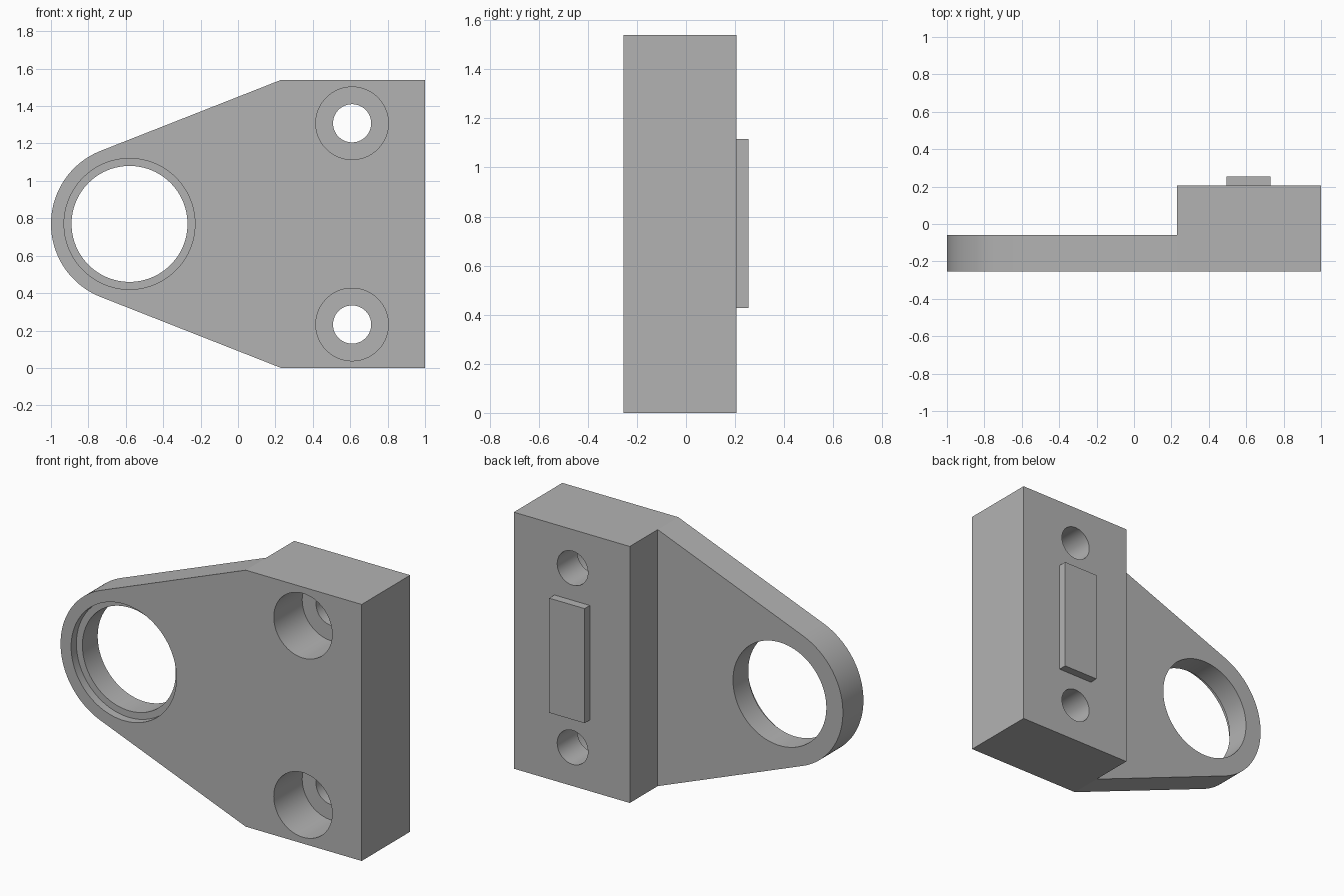
import bpy, bmesh, math
from mathutils import Matrix, Vector

if "Cube" in bpy.data.objects:
    bpy.data.objects.remove(bpy.data.objects["Cube"], do_unlink=True)

FRONT, PLATE_BACK, BACK, PAD_BACK = -0.255, -0.06, 0.205, 0.255
HEIGHT, STEP_X = 1.54, 0.23
BORE = Vector((-0.58, HEIGHT / 2))
LUG_RADIUS = 0.42

grey = bpy.data.materials.new("plain grey")
grey.use_nodes = True
colour = (0.45, 0.45, 0.45, 1)
grey.diffuse_color = colour
grey.node_tree.nodes["Principled BSDF"].inputs["Base Color"].default_value = colour


def finish(name, bm):
    bmesh.ops.recalc_face_normals(bm, faces=bm.faces)
    mesh = bpy.data.meshes.new(name)
    bm.to_mesh(mesh)
    bm.free()
    mesh.materials.append(grey)
    obj = bpy.data.objects.new(name, mesh)
    bpy.context.collection.objects.link(obj)
    return obj


def extrude_profile(name, points, y0, y1):
    """Extrude an x-z outline from y0 to y1."""
    bm = bmesh.new()
    face = bm.faces.new([bm.verts.new((x, y0, z)) for x, z in points])
    grown = bmesh.ops.extrude_face_region(bm, geom=[face])["geom"]
    verts = [v for v in grown if isinstance(v, bmesh.types.BMVert)]
    bmesh.ops.translate(bm, verts=verts, vec=(0, y1 - y0, 0))
    return finish(name, bm)


def box(name, x0, x1, y0, y1, z0, z1):
    return extrude_profile(name, [(x0, z0), (x1, z0), (x1, z1), (x0, z1)], y0, y1)


def cut(obj, cutter):
    """Subtract the cutter and remove it."""
    cutter.hide_render = True
    mod = obj.modifiers.new("cut", "BOOLEAN")
    mod.operation, mod.solver, mod.object = "DIFFERENCE", "EXACT", cutter
    bpy.context.view_layer.objects.active = obj
    bpy.ops.object.modifier_apply(modifier=mod.name)
    bpy.data.objects.remove(cutter, do_unlink=True)


def drill(obj, x, z, radius, y0, y1):
    bm = bmesh.new()
    place = Matrix.Translation((x, (y0 + y1) / 2, z)) @ Matrix.Rotation(math.pi / 2, 4, "X")
    bmesh.ops.create_cone(bm, cap_ends=True, segments=96, radius1=radius,
                          radius2=radius, depth=y1 - y0, matrix=place)
    cut(obj, finish("drill", bm))


# Bracket outline: square mounting end tapering tangentially into a round lug
corner = Vector((STEP_X, HEIGHT)) - BORE
tangent = math.atan2(corner.y, corner.x) + math.acos(LUG_RADIUS / corner.length)
steps = 64
outline = [(1, 0), (1, HEIGHT), (STEP_X, HEIGHT)]
for i in range(steps + 1):
    a = tangent + (2 * math.pi - 2 * tangent) * i / steps
    outline.append((BORE.x + LUG_RADIUS * math.cos(a), BORE.y + LUG_RADIUS * math.sin(a)))
outline.append((STEP_X, 0))
bracket = extrude_profile("bracket_body", outline, FRONT, BACK)

# Step behind the thin plate
cut(bracket, box("step_cutter", -2, STEP_X, PLATE_BACK, 1, -1, 3))

# Large bore with a shallow front recess
drill(bracket, BORE.x, BORE.y, 0.31, -1, 1)
drill(bracket, BORE.x, BORE.y, 0.35, -1, FRONT + 0.05)

# Two counterbored bolt holes
for side in (-1, 1):
    z = HEIGHT / 2 + side * 0.538
    drill(bracket, 0.61, z, 0.102, -1, 1)
    drill(bracket, 0.61, z, 0.194, -1, FRONT + 0.27)

# Locating pad on the back
pad = box("locating_pad", 0.495, 0.73, BACK, PAD_BACK, 0.427, 1.115)

bpy.ops.object.select_all(action="DESELECT")
bracket.select_set(True)
bpy.context.view_layer.objects.active = bracket
bpy.ops.object.shade_smooth_by_angle(angle=math.radians(15))
